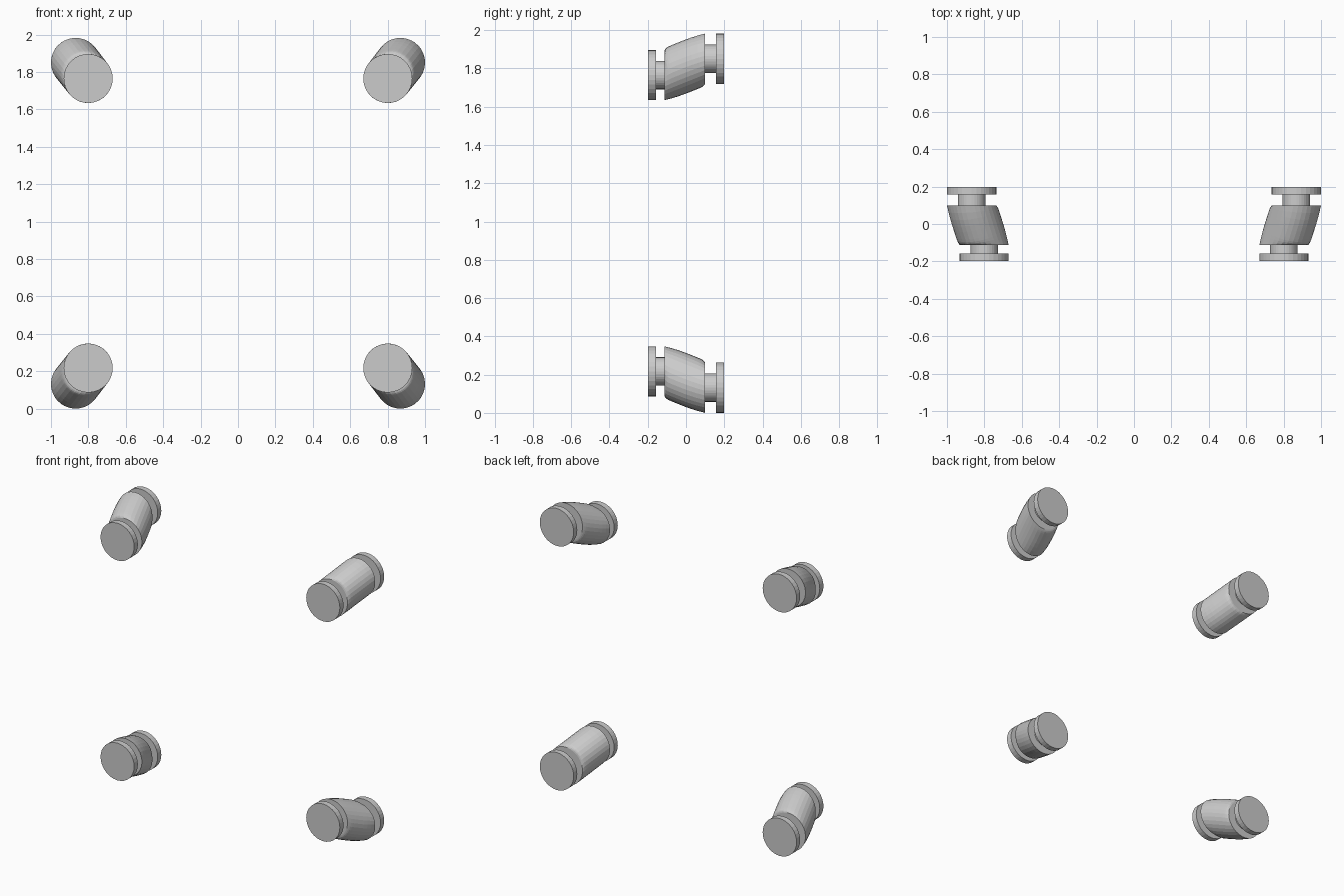
import bpy, bmesh, math
from mathutils import Vector

if "Cube" in bpy.data.objects:
    bpy.data.objects.remove(bpy.data.objects["Cube"])

SIDES = 32
R_FRONT, R_BACK, R_NECK = 0.131, 0.132, 0.074
MID_Z = 0.991
FRONT = (0.801, 0.774)   # x and z offsets of the front discs from the middle
BACK = (0.868, 0.859)    # the same for the back discs

grey = bpy.data.materials.new("plain grey")
grey.diffuse_color = (0.6, 0.6, 0.6, 1)
grey.use_nodes = True
grey.node_tree.nodes["Principled BSDF"].inputs["Base Color"].default_value = grey.diffuse_color


def loft(name, rings):
    """Closed tube through a list of point rings, with flat end caps."""
    bm = bmesh.new()
    loops = [[bm.verts.new(p) for p in ring] for ring in rings]
    for a, b in zip(loops, loops[1:]):
        for i in range(SIDES):
            j = (i + 1) % SIDES
            bm.faces.new((a[i], a[j], b[j], b[i]))
    bm.faces.new(loops[0])
    bm.faces.new(loops[-1])
    bmesh.ops.recalc_face_normals(bm, faces=bm.faces)
    mesh = bpy.data.meshes.new(name)
    bm.to_mesh(mesh)
    bm.free()
    mesh.materials.append(grey)
    bpy.context.collection.objects.link(bpy.data.objects.new(name, mesh))


def ring(centre, r, u, w):
    angles = [math.tau * i / SIDES for i in range(SIDES)]
    return [centre + u * (r * math.cos(a)) + w * (r * math.sin(a)) for a in angles]


def disc(name, xz, y0, y1, r):
    u, w = Vector((1, 0, 0)), Vector((0, 0, 1))
    loft(name, [ring(Vector((xz[0], y, xz[1])), r, u, w) for y in (y0, y1)])


def offset_body(name, front, back, y0, y1, steps=10):
    """Slanted tube: flat at both ends, rings tilt square to the slant in the middle."""
    a, b = Vector((front[0], y0, front[1])), Vector((back[0], y1, back[1]))
    side = Vector((b.x - a.x, 0, b.z - a.z))
    slant = math.atan2(side.length, y1 - y0)
    side.normalize()
    depth = Vector((0, 1, 0))
    across = side.cross(depth)
    rings = []
    for k in range(steps + 1):
        t = k / steps
        tilt = slant * math.sin(math.pi * t)
        u = side * math.cos(tilt) - depth * math.sin(tilt)
        rings.append(ring(a.lerp(b, t), R_FRONT + (R_BACK - R_FRONT) * t, u, across))
    loft(name, rings)


# Four offset connectors, one at each corner
for sx, h in ((-1, "left"), (1, "right")):
    for sz, v in ((-1, "lower"), (1, "upper")):
        f = (sx * FRONT[0], MID_Z + sz * FRONT[1])
        k = (sx * BACK[0], MID_Z + sz * BACK[1])
        tag = f"{v}_{h}_"
        disc(tag + "front_flange", f, -0.198, -0.157, R_FRONT)
        disc(tag + "front_neck", f, -0.157, -0.112, R_NECK)
        offset_body(tag + "offset_body", f, k, -0.112, 0.099)
        disc(tag + "back_neck", k, 0.099, 0.158, R_NECK)
        disc(tag + "back_flange", k, 0.158, 0.198, R_BACK)
